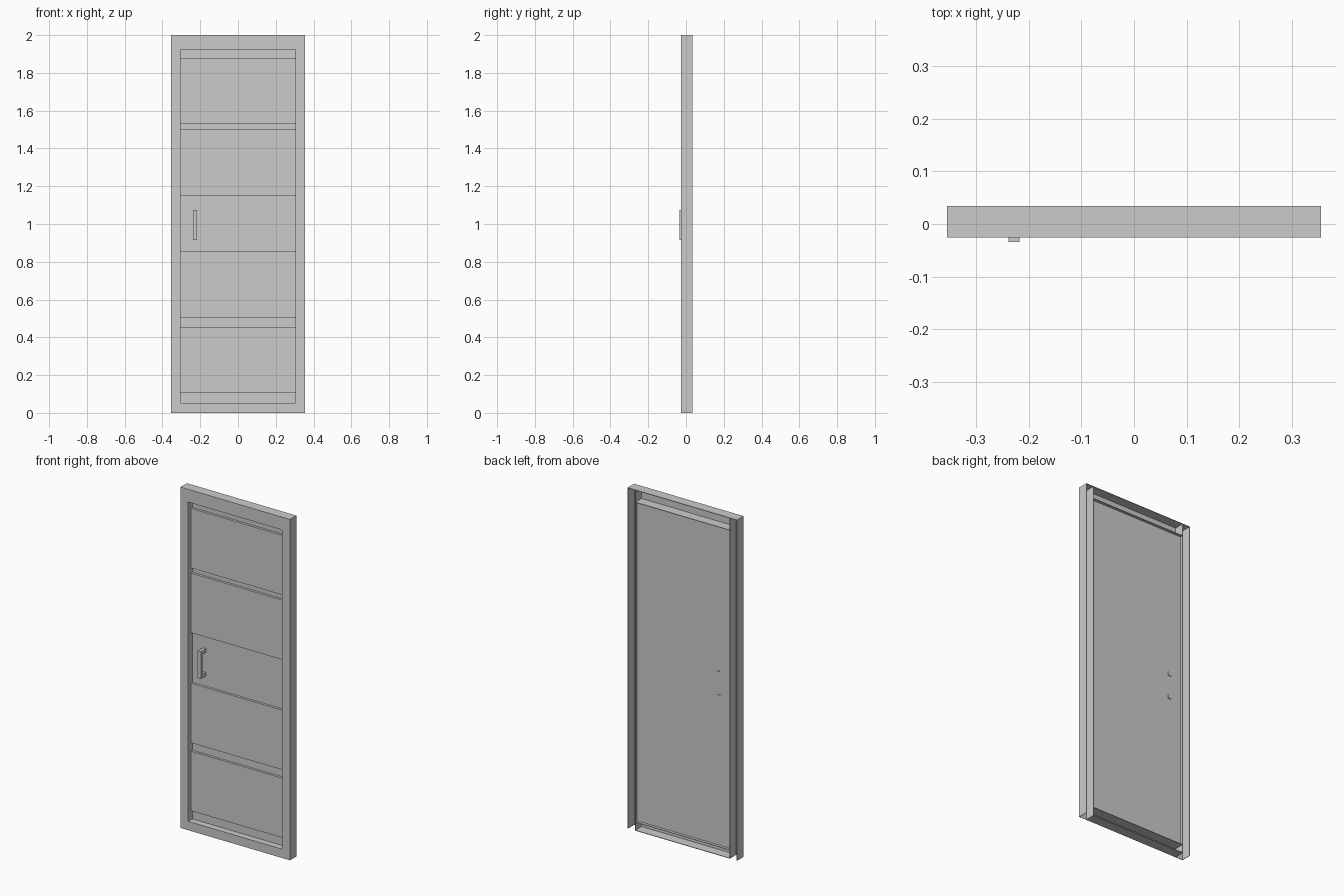
import bpy, bmesh

if "Cube" in bpy.data.objects:
    bpy.data.objects.remove(bpy.data.objects["Cube"])

T = 0.003                      # sheet thickness
W, IN = 0.355, 0.305           # outer and opening half widths
Y0, Y1 = -0.026, 0.034         # front and back of the frame
Z0, Z1, H = 0.052, 1.925, 2.0  # opening bottom, opening top, total height


def boxes(name, spans):
    """One object made of boxes given as (x0, x1, y0, y1, z0, z1)."""
    bm = bmesh.new()
    for x0, x1, y0, y1, z0, z1 in spans:
        for v in bmesh.ops.create_cube(bm, size=1)["verts"]:
            v.co.x = x0 + (v.co.x + 0.5) * (x1 - x0)
            v.co.y = y0 + (v.co.y + 0.5) * (y1 - y0)
            v.co.z = z0 + (v.co.z + 0.5) * (z1 - z0)
    me = bpy.data.meshes.new(name)
    bm.to_mesh(me)
    bm.free()
    ob = bpy.data.objects.new(name, me)
    bpy.context.collection.objects.link(ob)
    return ob


# Side posts: open-backed sheet channels, mirrored across x
posts = boxes("side_channel", [
    (IN, W, Y0, Y0 + T, 0, H),
    (W - T, W, Y0 + T, Y1, 0, H - T),
    (IN, IN + T, Y0 + T, Y1, 0, H - T)])
posts.modifiers.new("mirror", 'MIRROR')

# Head: front strip, top wall and return over the opening
boxes("head_channel", [
    (-IN, IN, Y0, Y0 + T, Z1, H),
    (-W, W, Y0 + T, Y1, H - T, H),
    (-IN, IN, Y0 + T, Y1, Z1, Z1 + T)])

# Sill: front strip, floor plate and return under the opening
boxes("sill_channel", [
    (-IN, IN, Y0, Y0 + T, 0, Z0),
    (-IN, IN, Y0 + T, Y1, 0, T),
    (-IN, IN, Y0 + T, Y1, Z0 - T, Z0)])

# Door leaf
LEAF = 0.012
boxes("door_leaf", [(-IN, IN, LEAF, LEAF + 0.006, Z0, Z1)])

# Four raised panels on the front of the leaf
boxes("raised_panels", [(-IN, IN, -0.002, LEAF, z, z + 0.35)
                        for z in (0.105, 0.505 - 0.001, 1.15, 1.53)])

# Pull handle: grip bar with two posts that pass through the leaf
HX0, HX1, HZ0, HZ1, P = -0.238, -0.217, 0.914, 1.074, 0.021
boxes("pull_handle", [
    (HX0, HX1, -0.034, -0.019, HZ0, HZ1),
    (HX0, HX1, -0.019, LEAF + 0.010, HZ0, HZ0 + P),
    (HX0, HX1, -0.019, LEAF + 0.010, HZ1 - P, HZ1)])
